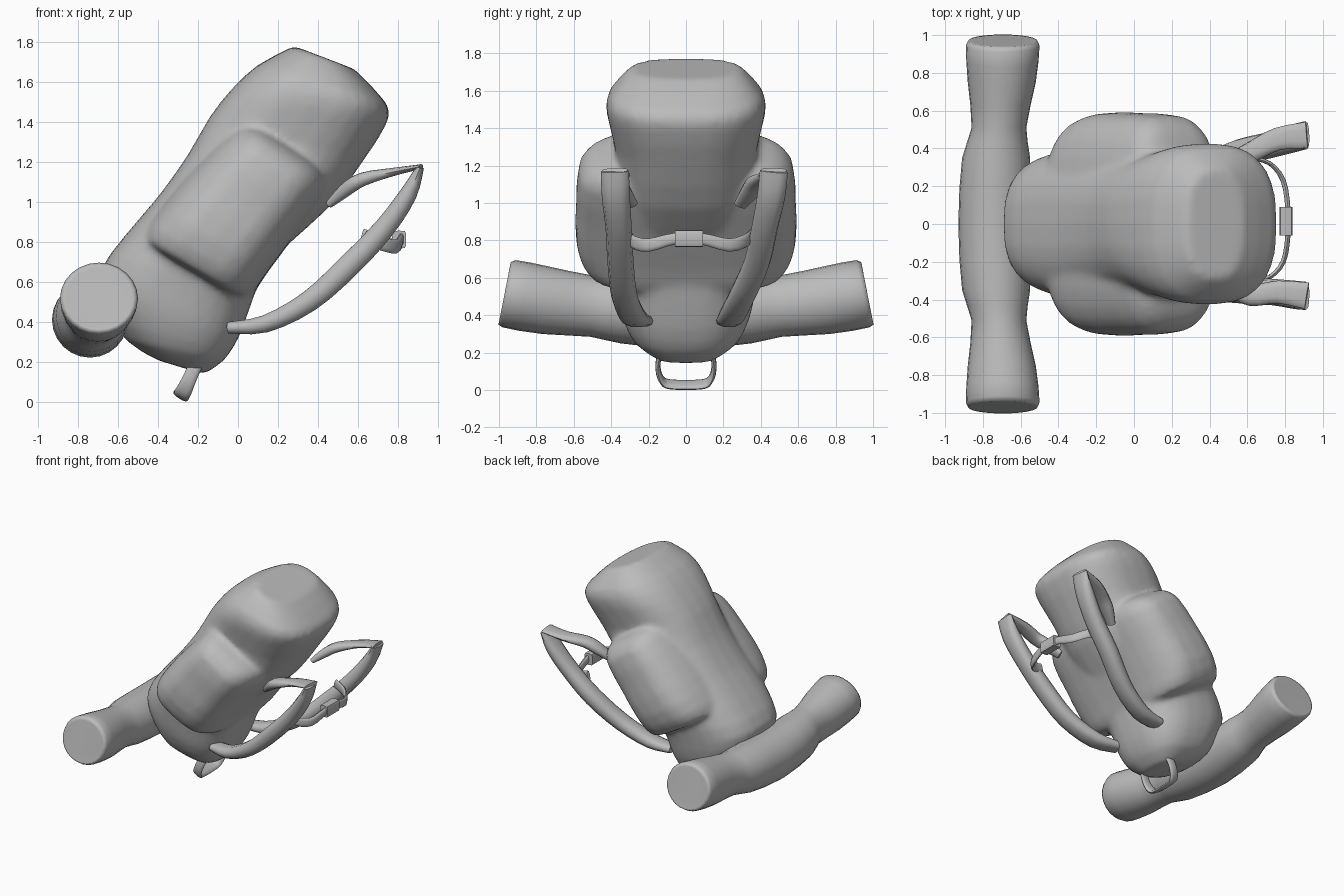
import bpy, bmesh, math
from mathutils import Vector

if "Cube" in bpy.data.objects:
    bpy.data.objects.remove(bpy.data.objects["Cube"])

grey = bpy.data.materials.new("canvas grey")
grey.diffuse_color = (0.5, 0.5, 0.5, 1)
grey.use_nodes = True
grey.node_tree.nodes["Principled BSDF"].inputs["Base Color"].default_value = grey.diffuse_color


def spline(rows, steps):
    """Catmull-Rom interpolation through rows of numbers."""
    out = []
    for i in range(len(rows) - 1):
        p = [rows[max(0, min(len(rows) - 1, i + k))] for k in (-1, 0, 1, 2)]
        for s in range(steps):
            t = s / steps
            out.append([0.5 * (2 * b + (c - a) * t + (2 * a - 5 * b + 4 * c - d) * t * t
                               + (3 * b - a - 3 * c + d) * t ** 3) for a, b, c, d in zip(*p)])
    return out + [list(rows[-1])]


def loft(name, rings, angle=50):
    """Skin closed rings of points and cap both ends."""
    bm = bmesh.new()
    loops = [[bm.verts.new(p) for p in ring] for ring in rings]
    n = len(loops[0])
    for a, b in zip(loops, loops[1:]):
        for i in range(n):
            j = (i + 1) % n
            bm.faces.new((a[i], a[j], b[j], b[i]))
    bm.faces.new(loops[0][::-1])
    bm.faces.new(loops[-1])
    bmesh.ops.recalc_face_normals(bm, faces=bm.faces)
    me = bpy.data.meshes.new(name)
    bm.to_mesh(me)
    bm.free()
    me.materials.append(grey)
    ob = bpy.data.objects.new(name, me)
    bpy.context.collection.objects.link(ob)
    bpy.ops.object.select_all(action='DESELECT')
    ob.select_set(True)
    bpy.context.view_layer.objects.active = ob
    bpy.ops.object.shade_smooth_by_angle(angle=math.radians(angle))
    return ob


def ring(centre, u, v, n=24, power=2.0):
    """Superellipse spanned by the half-axes u and v."""
    pts = []
    for i in range(n):
        c, s = math.cos(math.tau * i / n), math.sin(math.tau * i / n)
        pts.append(centre + u * math.copysign(abs(c) ** (2 / power), c)
                   + v * math.copysign(abs(s) ** (2 / power), s))
    return pts


def sack(name, rows, power):
    """Rows: outer x, outer z, inner x, inner z, half width."""
    rings = []
    for xo, zo, xi, zi, hw in spline(rows, 2):
        o, i = Vector((xo, 0, zo)), Vector((xi, 0, zi))
        rings.append(ring((o + i) / 2, (i - o) / 2, Vector((0, hw, 0)), 28, power))
    return loft(name, rings)


def strap(name, pts, across, steps=3, power=2.6):
    """Rows: x, y, z, half width, half thickness."""
    rows = spline(pts, steps)
    pos = [Vector(r[:3]) for r in rows]
    rings = []
    for k, r in enumerate(rows):
        t = (pos[min(k + 1, len(pos) - 1)] - pos[max(k - 1, 0)]).normalized()
        w = Vector(across)
        w = (w - t * w.dot(t)).normalized()
        rings.append(ring(pos[k], w * r[3], t.cross(w) * r[4], 10, power))
    return loft(name, rings)


# Main bag with its bulging lid
bag = sack("main_bag", [
    (-0.40, 0.21, -0.17, 0.14, 0.15), (-0.56, 0.31, -0.07, 0.21, 0.27),
    (-0.65, 0.48, 0.00, 0.32, 0.34), (-0.69, 0.64, 0.05, 0.45, 0.37),
    (-0.57, 0.82, 0.12, 0.63, 0.40), (-0.40, 1.02, 0.24, 0.78, 0.40),
    (-0.25, 1.23, 0.45, 0.97, 0.38), (-0.14, 1.42, 0.62, 1.20, 0.38),
    (-0.03, 1.56, 0.74, 1.39, 0.42), (0.10, 1.68, 0.74, 1.49, 0.41),
    (0.28, 1.775, 0.58, 1.66, 0.29)], 2.6)

# Side pockets, one wide volume running through the bag
pockets = sack("side_pockets", [
    (-0.38, 0.75, -0.04, 0.54, 0.40), (-0.48, 0.82, 0.05, 0.52, 0.52),
    (-0.39, 0.97, 0.14, 0.64, 0.585), (-0.22, 1.17, 0.28, 0.83, 0.585),
    (-0.05, 1.34, 0.42, 1.02, 0.57), (0.03, 1.39, 0.45, 1.11, 0.48),
    (0.09, 1.38, 0.42, 1.16, 0.38)], 3.2)

# Fuse bag and pockets into one soft fabric body
bpy.ops.object.select_all(action='DESELECT')
pockets.select_set(True)
bag.select_set(True)
bpy.context.view_layer.objects.active = bag
bpy.ops.object.join()
remesh = bag.modifiers.new("fuse", 'REMESH')
remesh.mode = 'VOXEL'
remesh.voxel_size = 0.02
remesh.use_smooth_shade = True
soften = bag.modifiers.new("soften", 'SMOOTH')
soften.factor = 0.5
soften.iterations = 10
pad = bag.modifiers.new("pad", 'DISPLACE')
pad.strength = 0.003
pad.mid_level = 0

# Bedroll: y, centre x, centre z, radius x, radius z, end slant
roll = [(0.97, -0.695, 0.515, 0.17, 0.155, 0.03), (0.945, -0.695, 0.515, 0.195, 0.18, 0.035),
        (0.75, -0.70, 0.48, 0.18, 0.18, 0.02), (0.51, -0.715, 0.45, 0.145, 0.165, 0),
        (0.35, -0.73, 0.43, 0.18, 0.18, 0), (0.0, -0.74, 0.41, 0.19, 0.19, 0)]
roll += [(-y, x, z, rx, rz, -s) for y, x, z, rx, rz, s in roll[-2::-1]]
loft("bedroll", [ring(Vector((x, y, z)), Vector((rx, 0, 0)), Vector((0, -s, rz)), 24)
                 for y, x, z, rx, rz, s in spline(roll, 2)], 85)

# Shoulder straps, each a padded arc and a flat upper band
for side, name, ys in ((1, "left", (0.22, 0.24, 0.30, 0.38, 0.42, 0.455, 0.47)),
                       (-1, "right", (0.23, 0.28, 0.33, 0.35, 0.36, 0.375, 0.38))):
    y = [side * v for v in ys]
    strap(name + "_shoulder_strap", [
        (-0.04, y[0], 0.37, 0.06, 0.03), (0.14, y[1], 0.39, 0.07, 0.045),
        (0.36, y[2], 0.505, 0.07, 0.055), (0.56, y[3], 0.685, 0.07, 0.06),
        (0.73, y[4], 0.865, 0.07, 0.055), (0.85, y[5], 1.035, 0.075, 0.045),
        (0.91, y[6], 1.17, 0.075, 0.02)], (0, 1, 0))
    strap(name + "_upper_band", [
        (0.915, y[6], 1.175, 0.07, 0.012), (0.76, y[6] - side * 0.02, 1.145, 0.06, 0.022),
        (0.62, side * 0.38, 1.11, 0.055, 0.035), (0.54, side * 0.34, 1.06, 0.05, 0.035),
        (0.46, side * 0.29, 0.99, 0.035, 0.02)], (0, 1, 0))

# Chest strap and buckle
strap("chest_strap", [
    (0.62, 0.35, 0.83, 0.035, 0.012), (0.72, 0.32, 0.80, 0.035, 0.012),
    (0.79, 0.23, 0.775, 0.035, 0.014), (0.815, 0.08, 0.81, 0.03, 0.014),
    (0.815, -0.06, 0.81, 0.03, 0.014), (0.79, -0.20, 0.775, 0.035, 0.014),
    (0.72, -0.28, 0.79, 0.035, 0.012), (0.63, -0.30, 0.82, 0.035, 0.012)], (0, 0, 1))
strap("buckle", [(0.805, 0.09, 0.81, 0.045, 0.035), (0.805, -0.06, 0.81, 0.045, 0.035)],
      (0, 0, 1), 1, 6)

# Carry loop under the bag
half = [(-0.20, 0.14, 0.21, 0.035, 0.012), (-0.24, 0.15, 0.12, 0.035, 0.014),
        (-0.27, 0.13, 0.055, 0.04, 0.014), (-0.285, 0.08, 0.03, 0.042, 0.014)]
strap("carry_loop", half + [(x, -y, z, w, t) for x, y, z, w, t in half[::-1]], (0.8, 0, -0.5))
